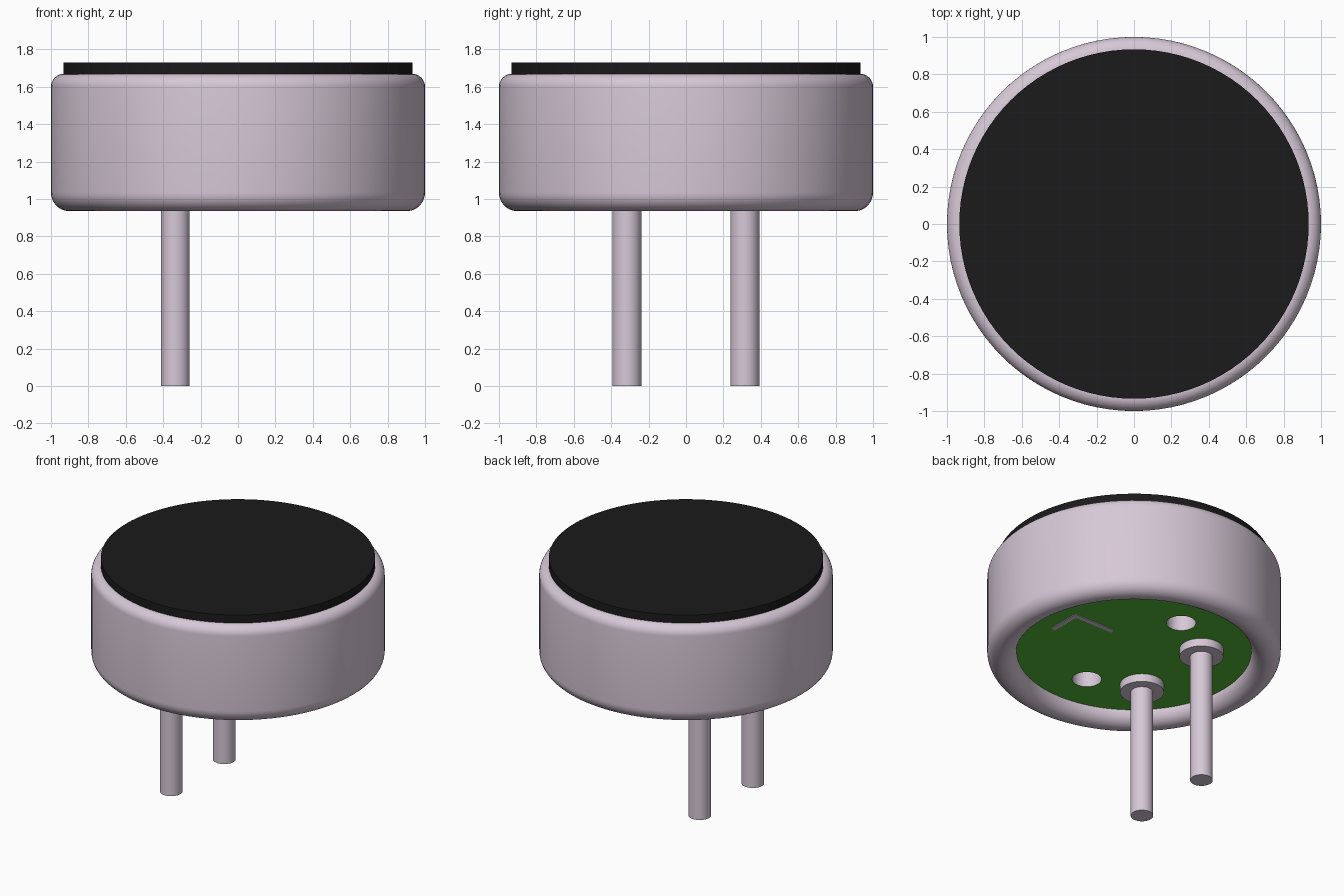
import bpy, bmesh, math
from mathutils import Matrix

cube = bpy.data.objects.get("Cube")
if cube:
    bpy.data.objects.remove(cube, do_unlink=True)


def make_material(name, rgb):
    m = bpy.data.materials.new(name)
    m.diffuse_color = (*rgb, 1)
    m.use_nodes = True
    bsdf = next(n for n in m.node_tree.nodes if n.type == 'BSDF_PRINCIPLED')
    bsdf.inputs["Base Color"].default_value = (*rgb, 1)
    return m


METAL = make_material("pale metal", (0.68, 0.58, 0.68))
BLACK = make_material("black felt", (0.0105, 0.0105, 0.0105))
GREEN = make_material("board green", (0.10, 0.50, 0.045))


def finish(name, bm, *mats):
    bmesh.ops.recalc_face_normals(bm, faces=bm.faces)
    mesh = bpy.data.meshes.new(name)
    bm.to_mesh(mesh)
    bm.free()
    ob = bpy.data.objects.new(name, mesh)
    bpy.context.collection.objects.link(ob)
    for m in mats:
        mesh.materials.append(m)
    return ob


def smooth(ob):
    bpy.ops.object.select_all(action='DESELECT')
    ob.select_set(True)
    bpy.context.view_layer.objects.active = ob
    bpy.ops.object.shade_smooth_by_angle(angle=math.radians(35))


def lathe(name, profile, mat, steps=96):
    """Revolve (radius, z) points about the z axis."""
    bm = bmesh.new()
    vs = [bm.verts.new((r, 0, z)) for r, z in profile]
    edges = [bm.edges.new(p) for p in zip(vs, vs[1:])]
    bmesh.ops.spin(bm, geom=vs + edges, cent=(0, 0, 0), axis=(0, 0, 1),
                   angle=math.tau, steps=steps)
    bmesh.ops.remove_doubles(bm, verts=bm.verts, dist=1e-5)
    ob = finish(name, bm, mat)
    smooth(ob)
    return ob


def cylinder(name, radius, z0, z1, mat, x=0, y=0, segments=48):
    bm = bmesh.new()
    bmesh.ops.create_cone(bm, cap_ends=True, segments=segments,
                          radius1=radius, radius2=radius, depth=z1 - z0,
                          matrix=Matrix.Translation((x, y, (z0 + z1) / 2)))
    ob = finish(name, bm, mat)
    smooth(ob)
    return ob


def arc(cx, cz, r, a0, a1, n):
    return [(cx + r * math.cos(math.radians(a0 + (a1 - a0) * i / n)),
             cz + r * math.sin(math.radians(a0 + (a1 - a0) * i / n)))
            for i in range(n + 1)]


# Metal can: rounded top edge, lip rolled inward around the bottom
can_profile = ([(0, 1.67)] + arc(0.93, 1.60, 0.07, 90, 0, 8)
               + arc(0.90, 1.035, 0.10, 0, -180, 20)
               + [(0.80, 1.19), (0, 1.19)])
lathe("can", can_profile, METAL)

# Black cover on top
cylinder("top_cover", 0.934, 1.66, 1.73, BLACK, segments=96)

# Circuit board with two metal-lined round holes
BOARD_Z = 1.03
board = cylinder("circuit_board", 0.80, BOARD_Z, 1.18, GREEN, segments=96)
board.data.materials.append(METAL)
for sign in (-1, 1):
    cutter = cylinder("hole_cutter", 0.1, 0.95, 1.165, METAL, 0, 0.5 * sign)
    cutter.hide_render = True
    mod = board.modifiers.new("hole", 'BOOLEAN')
    mod.operation = 'DIFFERENCE'
    mod.solver = 'EXACT'
    mod.object = cutter
    bpy.ops.object.select_all(action='DESELECT')
    bpy.context.view_layer.objects.active = board
    board.select_set(True)
    bpy.ops.object.modifier_apply(modifier=mod.name)
    bpy.data.objects.remove(cutter, do_unlink=True)
for f in board.data.polygons:
    c = f.center
    inside = math.hypot(c.x, abs(c.y) - 0.5) < 0.11
    f.material_index = 1 if inside and c.z > BOARD_Z + 0.01 else 0
smooth(board)

# Two pins, each with a collar against the board
for side, sign in (("front", -1), ("back", 1)):
    x, y = -0.335, 0.315 * sign
    cylinder(side + "_pin", 0.077, 0, BOARD_Z + 0.02, METAL, x, y)
    cylinder(side + "_pin_collar", 0.15, 0.97, BOARD_Z + 0.01, METAL, x, y)

# Thin corner mark on the board
bm = bmesh.new()
outline = [(0.635, -0.12), (0.635, 0.135), (0.29, 0.135), (0.29, 0.10),
           (0.60, 0.10), (0.60, -0.12)]
face = bm.faces.new([bm.verts.new((x, y, BOARD_Z - 0.005)) for x, y in outline])
ext = bmesh.ops.extrude_face_region(bm, geom=[face])
for v in ext["geom"]:
    if isinstance(v, bmesh.types.BMVert):
        v.co.z += 0.007
finish("corner_mark", bm, METAL)
